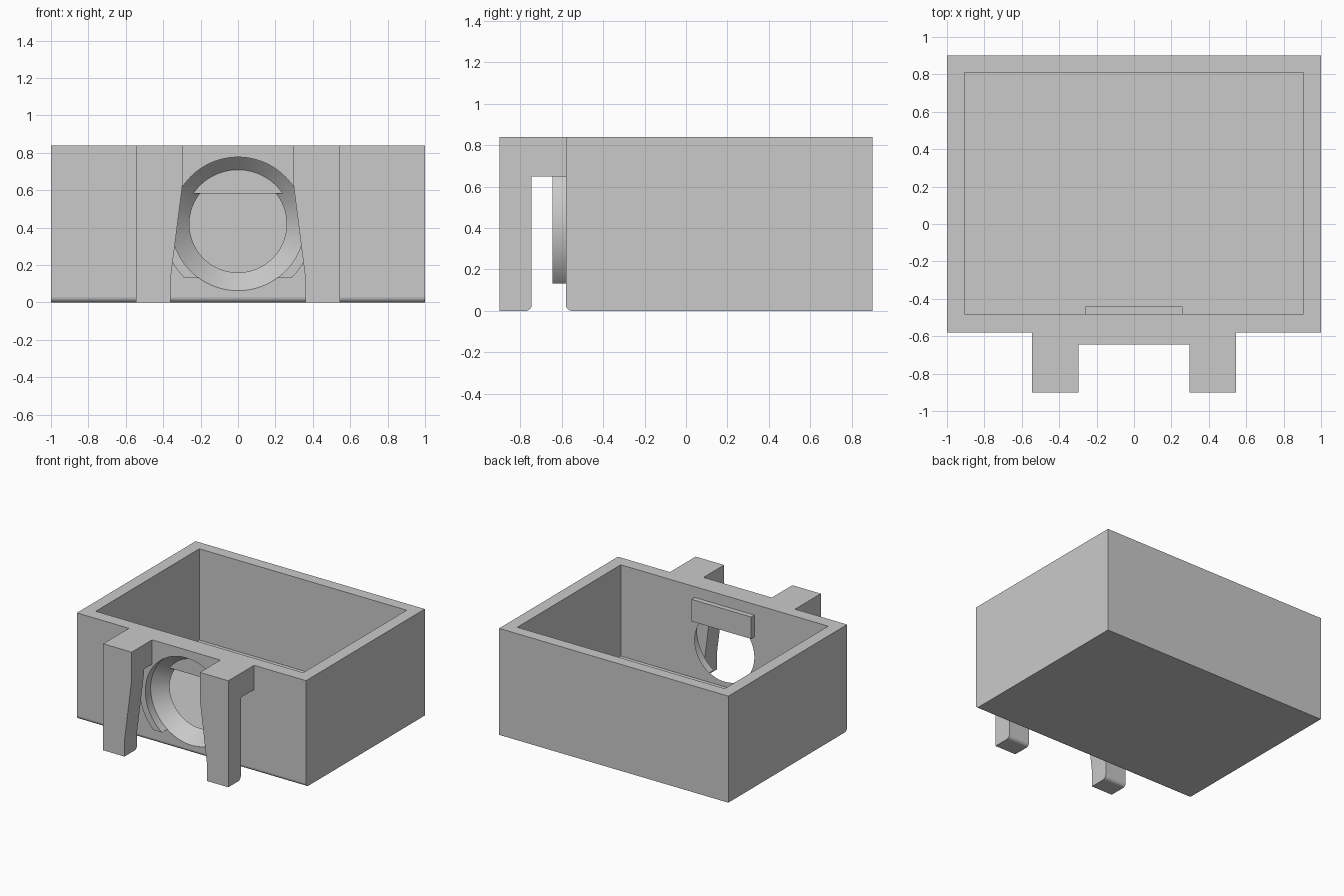
import bpy, bmesh
from math import pi, sin, cos

cube = bpy.data.objects.get("Cube")
if cube:
    bpy.data.objects.remove(cube, do_unlink=True)

grey = bpy.data.materials.new("plain grey")
grey.use_nodes = True
colour = (0.59, 0.59, 0.59, 1)
grey.diffuse_color = colour
grey.node_tree.nodes["Principled BSDF"].inputs["Base Color"].default_value = colour

HOLE_Z = 0.42              # height of the round opening
FRONT, INNER = -0.58, -0.48  # outer and inner face of the front wall
TOP = 0.84


def finish(name, bm):
    bmesh.ops.recalc_face_normals(bm, faces=bm.faces)
    mesh = bpy.data.meshes.new(name)
    bm.to_mesh(mesh)
    bm.free()
    mesh.materials.append(grey)
    obj = bpy.data.objects.new(name, mesh)
    bpy.context.collection.objects.link(obj)
    return obj


def prism(name, points, axis, start, end):
    """Extrude a (y, z) outline along x, or an (x, z) outline along y."""
    bm = bmesh.new()

    def place(p, d):
        return (d, p[0], p[1]) if axis == "x" else (p[0], d, p[1])
    a = [bm.verts.new(place(p, start)) for p in points]
    b = [bm.verts.new(place(p, end)) for p in points]
    bm.faces.new(a)
    bm.faces.new(b)
    n = len(points)
    for i in range(n):
        j = (i + 1) % n
        bm.faces.new((a[i], a[j], b[j], b[i]))
    return finish(name, bm)


def box(name, x0, x1, y0, y1, z0, z1):
    return prism(name, [(y0, z0), (y1, z0), (y1, z1), (y0, z1)], "x", x0, x1)


def turned(name, profile, sides=96):
    """Solid of (radius, y) rings around the axis of the opening."""
    bm = bmesh.new()
    rings = [[bm.verts.new((r * cos(2 * pi * i / sides), y,
                            HOLE_Z + r * sin(2 * pi * i / sides)))
              for i in range(sides)] for r, y in profile]
    for a, b in zip(rings, rings[1:]):
        for i in range(sides):
            j = (i + 1) % sides
            bm.faces.new((a[i], a[j], b[j], b[i]))
    bm.faces.new(rings[0])
    bm.faces.new(rings[-1])
    return finish(name, bm)


def combine(obj, other, operation):
    mod = obj.modifiers.new(operation.lower(), "BOOLEAN")
    mod.operation, mod.solver, mod.object = operation, "EXACT", other
    bpy.context.view_layer.objects.active = obj
    bpy.ops.object.modifier_apply(modifier=mod.name)
    bpy.data.objects.remove(other, do_unlink=True)


def rounded(y, direction, r=0.03, steps=8):
    """Bottom corner at (y, 0), from its upright side round to its underside."""
    return [(y + direction * r * (1 - cos(t)), r * (1 - sin(t)))
            for t in (pi / 2 * i / steps for i in range(steps + 1))]


def opening():
    return turned("opening_cutter", [(0.357, -0.7), (0.357, FRONT + 0.001),
                                     (0.26, INNER), (0.26, -0.455)])


# Open-topped case with a rounded front bottom edge and a funnel opening
case = prism("case", rounded(FRONT, 1) + [(0.9, 0), (0.9, TOP), (FRONT, TOP)],
             "x", -1, 1)
combine(case, box("cavity_cutter", -0.905, 0.905, INNER, 0.81, 0.12, 1), "DIFFERENCE")
combine(case, opening(), "DIFFERENCE")

# Ring plate around the opening, flat along its bottom and up to the rim
plate = turned("ring_plate", [(0.407, -0.645), (0.407, FRONT)])
combine(plate, box("plate_top", -0.298, 0.298, -0.645, FRONT, 0.6, TOP), "UNION")
combine(plate, box("flat_cutter", -1, 1, -0.8, -0.5, -0.2, 0.132), "DIFFERENCE")
combine(plate, opening(), "DIFFERENCE")

# Bar on the inside of the front wall above the opening
bar = box("inner_bar", -0.26, 0.26, -0.51, -0.44, 0.582, 0.755)

# Two hooks hanging from the rim: side outline crossed with tapered front outline
hooks = []
for side, name in ((1, "left_hook"), (-1, "right_hook")):
    outline = [(-0.9, 0)] + rounded(-0.745, -1)[::-1] + [
        (-0.745, 0.648), (FRONT, 0.648), (FRONT, TOP), (-0.9, TOP)]
    hook = prism(name, outline, "x", side * 0.2, side * 0.546)
    taper = [(0.36, -0.1), (0.36, 0.13), (0.298, 0.62), (0.298, 1), (0.7, 1), (0.7, -0.1)]
    combine(hook, prism("taper_cutter", [(side * x, z) for x, z in taper],
                        "y", -1, -0.5), "INTERSECT")
    hooks.append(hook)

# Smooth the round surfaces, keep square faces flat and one material on each part
for obj in [case, plate, bar] + hooks:
    obj.data.materials.clear()
    obj.data.materials.append(grey)
    bpy.ops.object.select_all(action="DESELECT")
    obj.select_set(True)
    bpy.context.view_layer.objects.active = obj
    bpy.ops.object.shade_smooth_by_angle(angle=pi / 6)
    for face in obj.data.polygons:
        face.material_index = 0
        if max(abs(c) for c in face.normal) > 0.9999:
            face.use_smooth = False
